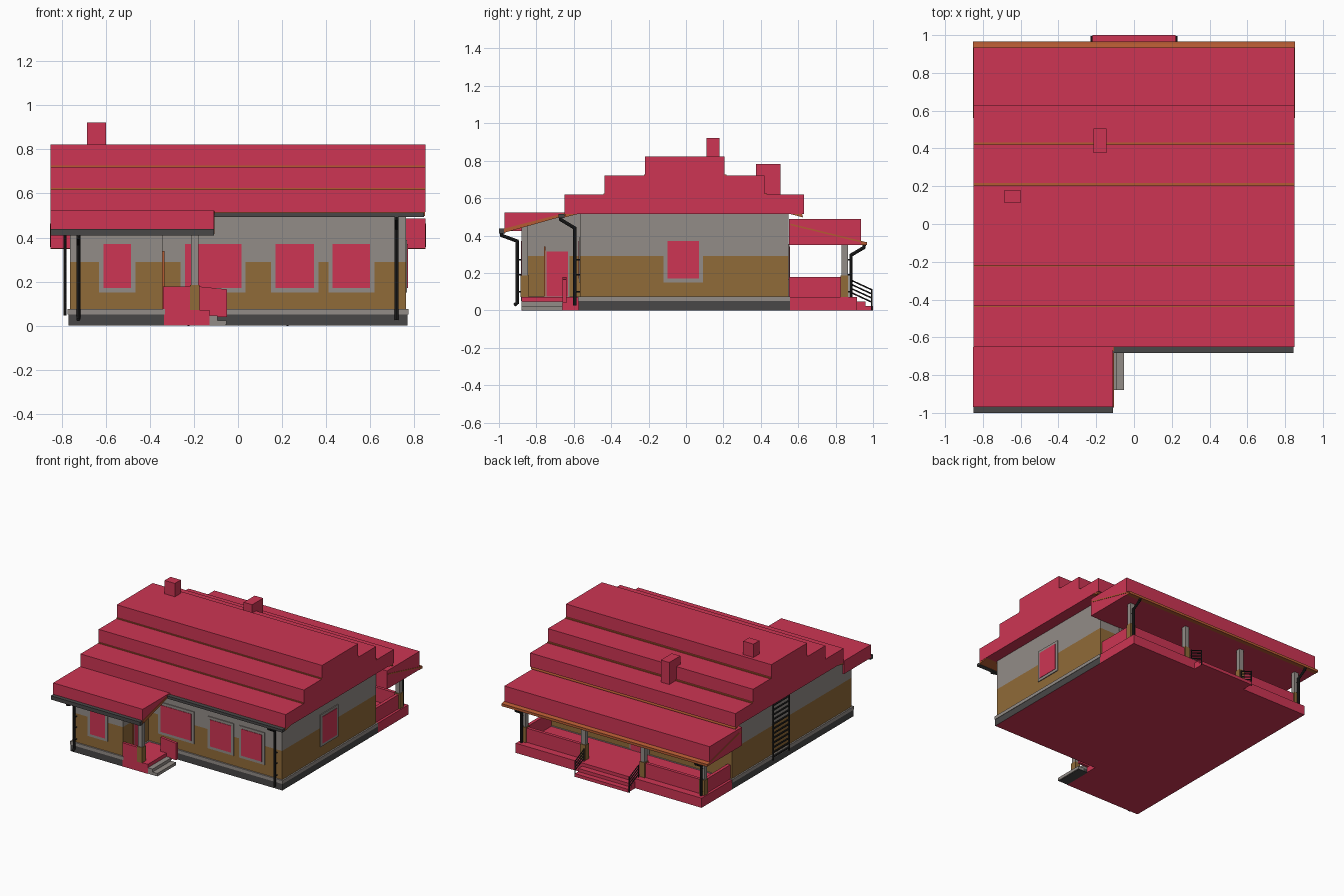
import bpy, bmesh
from mathutils import Vector, Matrix

if "Cube" in bpy.data.objects:
    bpy.data.objects.remove(bpy.data.objects["Cube"])


def mat(name, col):
    m = bpy.data.materials.new(name)
    m.diffuse_color = (*col, 1)
    m.use_nodes = True
    m.node_tree.nodes["Principled BSDF"].inputs["Base Color"].default_value = m.diffuse_color
    return m


RED = mat("crimson", (0.61, 0.036, 0.087))
GREY = mat("warm grey", (0.29, 0.262, 0.242))
BROWN = mat("ochre brown", (0.28, 0.145, 0.04))
DARK = mat("dark grey", (0.065, 0.063, 0.063))
ORANGE = mat("orange wood", (0.46, 0.105, 0.032))
BLACK = mat("black metal", (0.018, 0.018, 0.018))


def finish(name, bm, *mats):
    bmesh.ops.recalc_face_normals(bm, faces=bm.faces)
    me = bpy.data.meshes.new(name)
    bm.to_mesh(me)
    bm.free()
    for m in mats:
        me.materials.append(m)
    ob = bpy.data.objects.new(name, me)
    bpy.context.collection.objects.link(ob)
    return ob


def box(name, x, y, z, m, bottom=None):
    """Box from min/max ranges; the underside may take another colour."""
    bm = bmesh.new()
    bmesh.ops.create_cube(bm, size=1)
    for v in bm.verts:
        v.co = Vector([(r[0] + r[1]) / 2 + c * (r[1] - r[0]) for r, c in zip((x, y, z), v.co)])
    ob = finish(name, bm, m, bottom or m)
    for p in ob.data.polygons:
        p.material_index = int(p.normal.z < -0.9)
    return ob


def prism(name, x, profile, m):
    """Extrude a (y, z) profile along x."""
    bm = bmesh.new()
    f = bm.faces.new([bm.verts.new((x[0], y, z)) for y, z in profile])
    ext = bmesh.ops.extrude_face_region(bm, geom=[f])["geom"]
    bmesh.ops.translate(bm, vec=(x[1] - x[0], 0, 0),
                        verts=[g for g in ext if isinstance(g, bmesh.types.BMVert)])
    return finish(name, bm, m)


def tube(name, paths, r, m=BLACK):
    """Thin round bars along polylines."""
    bm = bmesh.new()
    for pts in paths:
        for a, b in zip(pts, pts[1:]):
            a, b = Vector(a), Vector(b)
            d = b - a
            rot = d.to_track_quat('Z', 'Y').to_matrix().to_4x4()
            bmesh.ops.create_cone(bm, cap_ends=True, segments=8, radius1=r, radius2=r,
                                  depth=d.length + r, matrix=Matrix.Translation((a + b) / 2) @ rot)
    return finish(name, bm, m)


# Walls: plinth, plinth cap, lower brown band, upper grey band
def block(name, x, y, top):
    layers = (("plinth", 0, 0.05, DARK, 0.0), ("plinth_cap", 0.05, 0.075, GREY, -0.003),
              ("lower_wall", 0.075, 0.29, BROWN, 0.008), ("upper_wall", 0.29, top, GREY, 0.008))
    for part, z0, z1, m, inset in layers:
        back = 0 if inset < 0 else inset
        box(f"{name}_{part}", (x[0] + inset, x[1] - inset), (y[0] + inset, y[1] - back),
            (z0, z1), m, RED if z0 == 0 else None)


block("house", (-0.77, 0.77), (-0.575, 0.555), 0.52)
block("wing", (-0.77, -0.335), (-0.88, -0.55), 0.44)
prism("wing_gable", (-0.762, -0.343), [(-0.872, 0.44), (-0.56, 0.44), (-0.56, 0.515), (-0.68, 0.51),
                                       (-0.872, 0.46)], GREY)

# Stepped main roof with wooden trims
for i, (y0, y1) in enumerate([(-0.65, 0.63), (-0.435, 0.42), (-0.22, 0.205)]):
    z = 0.515 + i * 0.102
    box(f"roof_tier_{i + 1}", (-0.85, 0.85), (y0, y1), (z, z + 0.103), RED)
    if i:
        box(f"roof_trim_{i}", (-0.848, 0.848), (y0 - 0.005, y1 + 0.012), (z, z + 0.008), ORANGE)
for side, ys in (("back", (0.545, 0.62, 0.625)), ("front", (-0.565, -0.645, -0.65))):
    prism(f"{side}_soffit", (-0.848, 0.848),
          [(ys[0], 0.518), (ys[1], 0.518), (ys[2], 0.497)], ORANGE)

# Wing roof: flat top over a sloping soffit
prism("wing_roof", (-0.85, -0.11),
      [(-0.97, 0.425), (-0.97, 0.523), (-0.64, 0.523), (-0.64, 0.512)], RED)
prism("wing_soffit", (-0.848, -0.107),
      [(-0.972, 0.415), (-0.972, 0.437), (-0.64, 0.522), (-0.64, 0.508)], ORANGE)
box("wing_roof_end", (-0.852, -0.842), (-0.97, -0.65), (0.425, 0.523), RED)

# Back porch roof
box("porch_roof", (-0.85, 0.85), (0.55, 0.935), (0.35, 0.487), RED)
prism("porch_rafter_line", (-0.853, 0.853),
      [(0.56, 0.455), (0.56, 0.463), (0.965, 0.364), (0.965, 0.356)], ORANGE)
box("porch_fascia", (-0.85, 0.85), (0.935, 0.967), (0.348, 0.366), ORANGE)

# Chimneys
box("small_chimney", (-0.685, -0.6), (0.11, 0.18), (0.8, 0.922), RED)
box("large_chimney", (-0.215, -0.145), (0.375, 0.505), (0.6, 0.783), RED)

# Gutters
box("front_gutter", (-0.11, 0.845), (-0.682, -0.65), (0.494, 0.514), DARK)
box("wing_gutter", (-0.85, -0.11), (-1.0, -0.968), (0.41, 0.438), DARK)

# Downpipes with wall brackets
pipes = {"front": (0.72, [(-0.67, 0.5), (-0.67, 0.485), (-0.595, 0.44), (-0.595, 0.03)], -0.565),
         "wing": (-0.725, [(-0.985, 0.42), (-0.985, 0.4), (-0.902, 0.37), (-0.902, 0.04), (-0.915, 0.03)], -0.87)}
for s in (-1, 1):
    pipes["back_left" if s < 0 else "back_right"] = (
        s * 0.745, [(0.955, 0.36), (0.95, 0.335), (0.882, 0.295), (0.882, 0.07)], 0.86)
for name, (x, pts, wall) in pipes.items():
    tube(name + "_downpipe", [[(x, y, z) for y, z in pts]], 0.009)
    yp = pts[2][0]
    tube(name + "_brackets", [[(x, yp, z), (x, wall, z)] for z in (0.1, 0.19, 0.27)], 0.004)


# Windows: thin frame plate with a pane; "out" is the outward axis
def window(name, axis, out, wall, u, z, frame=0.02):
    for part, g, t, m in (("frame", frame, 0.006, GREY), ("pane", 0, 0.009, RED)):
        depth = sorted((wall, wall + out * t))
        span = (u[0] - g, u[1] + g)
        zz = (z[0] - g, z[1] + g)
        if axis == 'y':
            box(f"{name}_{part}", span, depth, zz, m)
        else:
            box(f"{name}_{part}", depth, span, zz, m)


Z = (0.17, 0.37)
window("wing_window", 'y', -1, -0.872, (-0.61, -0.485), Z)
for i, u in enumerate([(-0.24, 0.015), (0.17, 0.345), (0.43, 0.6)]):
    window(f"front_window_{i + 1}", 'y', -1, -0.567, u, Z)
window("side_window", 'x', 1, 0.762, (-0.1, 0.07), Z)
window("wing_door", 'x', 1, -0.343, (-0.745, -0.63), (0.075, 0.315), 0.006)
box("door_trim", (-0.343, -0.334), (-0.76, -0.752), (0.075, 0.34), ORANGE)
window("back_door", 'y', 1, 0.547, (-0.07, 0.07), (0.075, 0.33), 0.012)
for s in (-1, 1):
    window("back_window", 'y', 1, 0.547, (s * 0.48 - 0.1, s * 0.48 + 0.1), (0.18, 0.34), 0.015)


# Columns: brown foot, grey shaft
def column(name, x, y, top):
    box(name + "_foot", (x - 0.022, x + 0.022), (y - 0.022, y + 0.022), (0.07, 0.185), BROWN)
    box(name + "_shaft", (x - 0.017, x + 0.017), (y - 0.017, y + 0.017), (0.185, top), GREY)


# Back porch: slab, low walls, columns, steps and railings
box("porch_slab", (-0.77, 0.77), (0.55, 0.915), (0, 0.072), RED)
for i, x in enumerate((-0.74, -0.245, 0.245, 0.74)):
    column(f"porch_column_{i + 1}", x, 0.848, 0.36)
for s in (-1, 1):
    a, b = sorted((s * 0.245, s * 0.74))
    box("porch_low_wall", (a, b), (0.836, 0.86), (0.07, 0.178), RED)
    a, b = sorted((s * 0.728, s * 0.752))
    box("porch_end_wall", (a, b), (0.55, 0.836), (0.07, 0.178), RED)
    x = s * 0.225
    rails = [[(x, 0.885, h), (x, 0.993, h - 0.05)] for h in (0.16, 0.138, 0.116, 0.094)]
    posts = [[(x, 0.885, 0.07), (x, 0.885, 0.162)], [(x, 0.993, 0.0), (x, 0.993, 0.112)]]
    tube("step_railing", rails + posts, 0.004)
box("porch_step_upper", (-0.22, 0.22), (0.91, 0.96), (0, 0.048), RED)
box("porch_step_lower", (-0.22, 0.22), (0.95, 1.0), (0, 0.024), RED)

# Front entrance: landing, low wall, column and side steps
box("entrance_landing", (-0.34, -0.13), (-0.88, -0.57), (0, 0.072), RED)
box("entrance_low_wall", (-0.34, -0.2), (-0.882, -0.862), (0.07, 0.178), RED)
column("entrance_column", -0.197, -0.862, 0.45)
for i, (x1, z1) in enumerate([(-0.092, 0.046), (-0.052, 0.024)]):
    box(f"entrance_step_{i + 1}", (-0.135, x1), (-0.88, -0.66), (z1 - 0.022, z1), GREY)
    box(f"entrance_riser_{i + 1}", (-0.135, x1 - 0.006), (-0.875, -0.66), (0, z1 - 0.022), DARK)
cheek = bmesh.new()
f = cheek.faces.new([cheek.verts.new((x, -0.66, z)) for x, z in
                     ((-0.18, 0.04), (-0.05, 0.04), (-0.05, 0.165), (-0.18, 0.178))])
e = bmesh.ops.extrude_face_region(cheek, geom=[f])["geom"]
bmesh.ops.translate(cheek, vec=(0, 0.02, 0), verts=[g for g in e if isinstance(g, bmesh.types.BMVert)])
finish("entrance_cheek_wall", cheek, RED)

# Ladder on the left wall
ladder = [[(-0.785, y, 0.05), (-0.785, y, 0.5)] for y in (-0.1, 0.09)]
ladder += [[(-0.785, -0.1, 0.07 + i * 0.035), (-0.785, 0.09, 0.07 + i * 0.035)] for i in range(13)]
tube("wall_ladder", ladder, 0.006)
